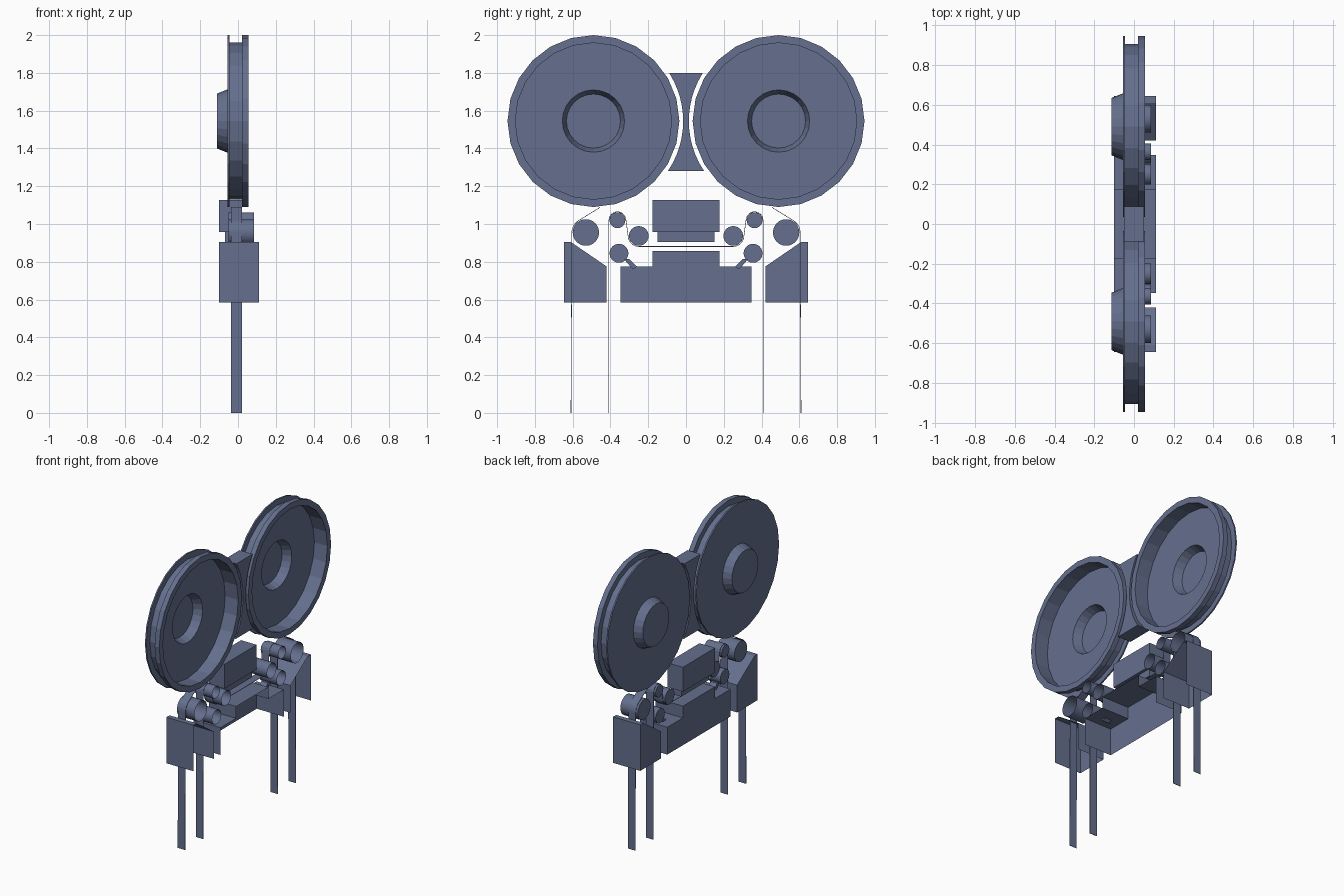
import bpy, bmesh, math
from mathutils import Vector

cube = bpy.data.objects.get("Cube")
if cube:
    bpy.data.objects.remove(cube, do_unlink=True)

slate = bpy.data.materials.new("slate_blue")
slate.use_nodes = True
SLATE = (0.13, 0.16, 0.27, 1)
slate.diffuse_color = SLATE
slate.node_tree.nodes["Principled BSDF"].inputs["Base Color"].default_value = SLATE


def finish(name, bm, smooth=False):
    bmesh.ops.recalc_face_normals(bm, faces=bm.faces)
    mesh = bpy.data.meshes.new(name)
    bm.to_mesh(mesh)
    bm.free()
    mesh.materials.append(slate)
    obj = bpy.data.objects.new(name, mesh)
    bpy.context.collection.objects.link(obj)
    if smooth:
        bpy.context.view_layer.objects.active = obj
        obj.select_set(True)
        bpy.ops.object.shade_smooth_by_angle(angle=math.radians(35))
        obj.select_set(False)
    return obj


def extrude(name, profile, x0, x1, side=1, shell=False, smooth=False):
    """Extrude a (y, z) profile along x; a shell is open at +x and underneath."""
    bm = bmesh.new()
    a = [bm.verts.new((x0, side * y, z)) for y, z in profile]
    b = [bm.verts.new((x1, side * y, z)) for y, z in profile]
    low = min(z for y, z in profile)
    n = len(profile)
    for i in range(n):
        j = (i + 1) % n
        if shell and profile[i][1] == low and profile[j][1] == low:
            continue
        bm.faces.new((a[i], a[j], b[j], b[i]))
    bm.faces.new(a)
    if not shell:
        bm.faces.new(b)
    return finish(name, bm, smooth)


def circle(y, z, r, n):
    return [(y + r * math.sin(2 * math.pi * i / n), z + r * math.cos(2 * math.pi * i / n))
            for i in range(n)]


def roller(name, y, z, r, x0, x1, side):
    extrude(name, circle(y, z, r, 24), x0, x1, side, shell=True, smooth=True)


def lathe(name, profile, y, z, steps):
    """Spin an (x, radius) profile around an axis parallel to x."""
    bm = bmesh.new()
    verts = [bm.verts.new((x, y, z + r)) for x, r in profile]
    edges = [bm.edges.new(pair) for pair in zip(verts, verts[1:])]
    bmesh.ops.spin(bm, geom=verts + edges, cent=(0, y, z), axis=(1, 0, 0),
                   angle=2 * math.pi, steps=steps, use_merge=True)
    bmesh.ops.remove_doubles(bm, verts=bm.verts, dist=0.0005)
    return finish(name, bm)


def ribbon(name, path, side=1):
    """Thin strip of tape following a (y, z) path."""
    bm = bmesh.new()
    rows = [[bm.verts.new((x, side * y, z)) for x in (-0.037, 0.02)] for y, z in path]
    for p, q in zip(rows, rows[1:]):
        bm.faces.new((p[0], p[1], q[1], q[0]))
    obj = finish(name, bm)
    mod = obj.modifiers.new("thickness", "SOLIDIFY")
    mod.thickness = 0.003
    mod.offset = 0


def arc(y, z, r, start, end, n=8):
    return [(y + r * math.cos(math.radians(start + (end - start) * i / n)),
             z + r * math.sin(math.radians(start + (end - start) * i / n)))
            for i in range(n + 1)]


# Dished reels with a grooved rim and a hollow tapered hub
REEL_Y, REEL_Z = 0.49, 1.545
reel = [(-0.112, 0), (-0.112, 0.145), (-0.055, 0.168), (-0.055, 0.455), (-0.045, 0.455),
        (-0.045, 0.415), (0.02, 0.415), (0.02, 0.455), (0.055, 0.455), (0.055, 0.414),
        (-0.045, 0.414), (-0.045, 0.165), (-0.104, 0.143), (-0.104, 0)]

for label, s in (("front", -1), ("back", 1)):
    lathe(label + "_reel", reel, s * REEL_Y, REEL_Z, 24)

    # Guide rollers and the tension arm
    roller(label + "_outer_roller", 0.53, 0.955, 0.07, -0.05, 0.085, s)
    roller(label + "_top_roller", 0.363, 1.02, 0.042, -0.05, 0.085, s)
    roller(label + "_inner_roller", 0.25, 0.937, 0.052, -0.05, 0.085, s)
    roller(label + "_tension_roller", 0.355, 0.845, 0.05, -0.05, 0.085, s)
    extrude(label + "_tension_arm",
            [(0.328, 0.815), (0.313, 0.795), (0.28, 0.76), (0.26, 0.775), (0.3, 0.815)],
            -0.03, 0.02, s)

    # Sloped end housing
    extrude(label + "_end_housing",
            [(0.645, 0.585), (0.645, 0.905), (0.61, 0.905), (0.42, 0.775), (0.42, 0.585)],
            -0.1, 0.11, s, shell=True)

    # Tape running from the reel over the outer roller
    ribbon(label + "_supply_tape",
           [(0.455, 1.088)] + arc(0.53, 0.955, 0.074, 60, 0) + [(0.609, 0)], s)

# Tape passing over the top rollers and beneath the head
half = [(0.41, 0)] + arc(0.363, 1.02, 0.045, 0, 170) + arc(0.25, 0.937, 0.056, -10, -90)
ribbon("head_tape", half + [(-y, z) for y, z in reversed(half)])

# Waisted spacer between the reels
waist = [(REEL_Y - math.sqrt(0.475 ** 2 - (z - REEL_Z) ** 2), z)
         for z in [1.28 + 0.52 * i / 12 for i in range(13)]]
extrude("reel_spacer", waist + [(-y, z) for y, z in reversed(waist)], -0.05, 0.05)

# Head block and its lower lip
def box(y, z0, z1):
    return [(-y, z0), (-y, z1), (y, z1), (y, z0)]

extrude("head_block", box(0.177, 0.957, 1.127), -0.1, 0.02)
extrude("head_lip", box(0.152, 0.905, 0.957), -0.07, 0.0)

# Stepped base housing
extrude("base_housing",
        [(-0.348, 0.585), (-0.348, 0.775), (-0.177, 0.775), (-0.177, 0.857),
         (0.177, 0.857), (0.177, 0.775), (0.348, 0.775), (0.348, 0.585)],
        -0.1, 0.11, shell=True)
